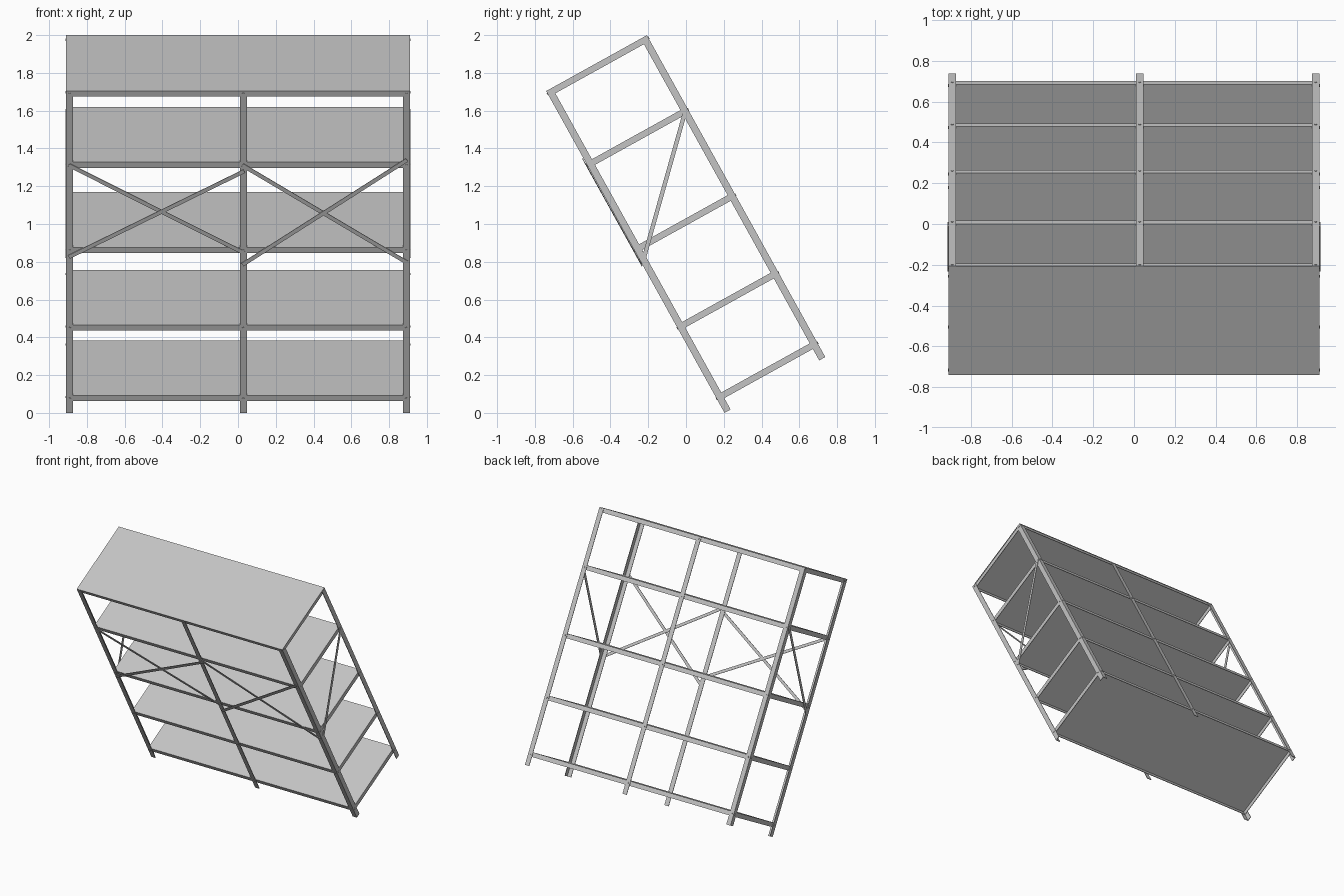
import bpy, bmesh
from math import radians
from mathutils import Matrix, Vector

if "Cube" in bpy.data.objects:
    bpy.data.objects.remove(bpy.data.objects["Cube"])

# The rack is built upright (x width, y depth, z height), then leaned back
LEAN = Matrix.Translation((0, 0.204, 0)) @ Matrix.Rotation(radians(29), 4, 'X')
HALF, DEPTH, HEIGHT = 0.91, 0.61, 1.948
LEG, THICK, LIP = 0.037, 0.004, 0.034
LEVELS = [0.103, 0.53, 1.0, 1.515, HEIGHT]
MID = 0.028

steel = bpy.data.materials.new("grey_steel")
steel.use_nodes = True
grey = (0.55, 0.55, 0.55, 1)
steel.diffuse_color = grey
steel.node_tree.nodes["Principled BSDF"].inputs["Base Color"].default_value = grey


def box(bm, lo, hi):
    lo, hi = Vector(lo), Vector(hi)
    m = Matrix.Translation((lo + hi) / 2) @ Matrix.Diagonal((*(hi - lo), 1))
    bmesh.ops.create_cube(bm, size=1, matrix=m)


def strip(bm, a, b, normal, width=0.022):
    """Flat bar from a to b lying square to the normal."""
    a, b, n = Vector(a), Vector(b), Vector(normal)
    d = (b - a).normalized()
    rot = Matrix((d, n.cross(d), n)).transposed().to_4x4()
    size = Matrix.Diagonal(((b - a).length + width / 2, width, THICK, 1))
    bmesh.ops.create_cube(bm, size=1, matrix=Matrix.Translation((a + b) / 2) @ rot @ size)


def bolt(bm, pos, normal):
    rot = Vector(normal).to_track_quat('Z', 'Y').to_matrix().to_4x4()
    bmesh.ops.create_cone(bm, cap_ends=True, segments=6, radius1=0.007, radius2=0.007,
                          depth=0.006, matrix=Matrix.Translation(pos) @ rot)


def finish(bm, name):
    mesh = bpy.data.meshes.new(name)
    bm.to_mesh(mesh)
    bm.free()
    mesh.materials.append(steel)
    obj = bpy.data.objects.new(name, mesh)
    obj.matrix_world = LEAN
    bpy.context.scene.collection.objects.link(obj)


# Angle-section corner posts
for side, sname in ((-1, "right"), (1, "left")):
    for y, inward, yname in ((0, 1, "front"), (DEPTH, -1, "back")):
        bm = bmesh.new()
        for sx, sy in ((LEG, THICK), (THICK, LEG)):
            xs = sorted((side * HALF, side * (HALF - sx)))
            ys = sorted((y, y + inward * sy))
            box(bm, (xs[0], ys[0], 0), (xs[1], ys[1], HEIGHT - 0.001))
        finish(bm, f"{yname}_{sname}_post")

# Flat middle posts
for y, name in ((0, "front_middle_post"), (DEPTH - THICK, "back_middle_post")):
    bm = bmesh.new()
    box(bm, (MID - LEG / 2, y, 0), (MID + LEG / 2, y + THICK, HEIGHT - 0.001))
    finish(bm, name)

# Shelf trays: thin deck with a folded lip on all four sides
X, Y0, Y1 = HALF - THICK, THICK, DEPTH - THICK
for i, top in enumerate(LEVELS):
    bm = bmesh.new()
    over = THICK if top == HEIGHT else 0    # the top deck covers the post ends
    box(bm, (-X - over, Y0 - over, top - THICK), (X + over, Y1 + over, top))
    low, high = top - LIP, top - THICK
    for y in (Y0, Y1 - THICK):
        box(bm, (-X, y, low), (X, y + THICK, high))
    for x in (-X, X - THICK):
        box(bm, (x, Y0, low), (x + THICK, Y1, high))
    finish(bm, f"shelf_{i + 1}")

# Crossed braces on the front
front = -THICK / 2
for name, x0, x1, falling, rising in (
        ("right", -0.89, MID, (1.497, 0.971), (0.949, 1.463)),
        ("left", MID, 0.89, (1.497, 0.914), (0.903, 1.53))):
    bm = bmesh.new()
    for k, (z0, z1) in enumerate((falling, rising)):
        y = front - k * 0.003
        strip(bm, (x0, y, z0), (x1, y, z1), (0, -1, 0))
    finish(bm, f"front_{name}_cross_brace")

# Diagonal braces on the ends
for side, name in ((-1, "right_end_brace"), (1, "left_end_brace")):
    bm = bmesh.new()
    x = side * (HALF + THICK / 2)
    strip(bm, (x, 0.03, 0.93), (x, DEPTH - 0.015, 1.5), (side, 0, 0))
    finish(bm, name)

# Bolt heads where shelves meet posts
bm = bmesh.new()
for top in LEVELS:
    z = top - LIP / 2
    for y, ny in ((0, -1), (DEPTH, 1)):
        for x in (-HALF + LEG / 2, MID, HALF - LEG / 2):
            bolt(bm, (x, y, z), (0, ny, 0))
        for side in (-1, 1):
            bolt(bm, (side * HALF, y - ny * LEG / 2, z), (side, 0, 0))
finish(bm, "bolts")
